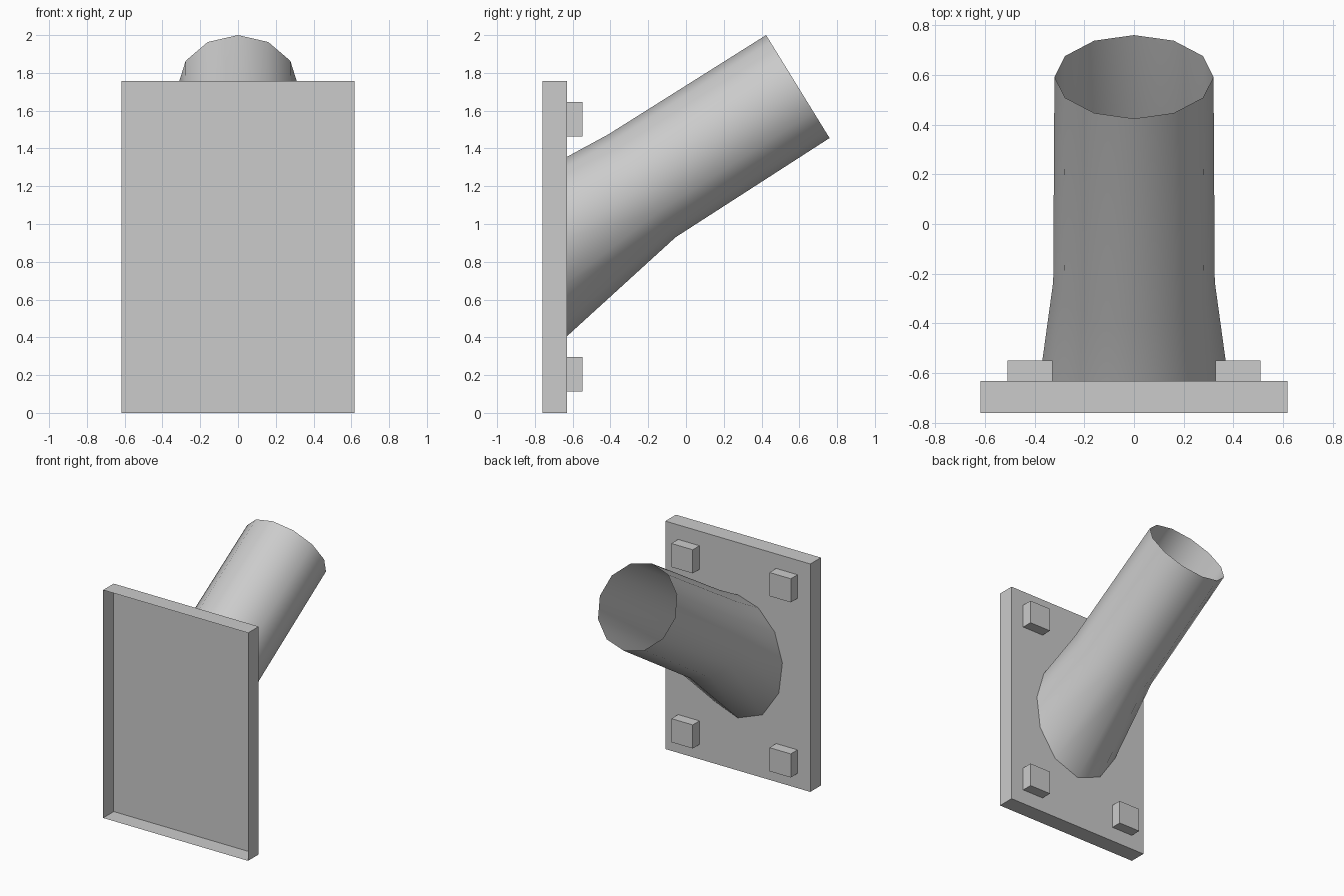
import bpy, bmesh, math

if "Cube" in bpy.data.objects:
    bpy.data.objects.remove(bpy.data.objects["Cube"])

GREY = bpy.data.materials.new("light grey")
GREY.diffuse_color = (0.6, 0.6, 0.6, 1)
GREY.use_nodes = True
GREY.node_tree.nodes["Principled BSDF"].inputs["Base Color"].default_value = GREY.diffuse_color

def add_object(name, bm, smooth=False):
    bmesh.ops.recalc_face_normals(bm, faces=bm.faces)
    me = bpy.data.meshes.new(name)
    bm.to_mesh(me)
    bm.free()
    me.materials.append(GREY)
    for p in me.polygons:
        p.use_smooth = smooth and len(p.vertices) == 4
    ob = bpy.data.objects.new(name, me)
    bpy.context.collection.objects.link(ob)
    return ob

def box(name, lo, hi, open_front=False):
    bm = bmesh.new()
    bmesh.ops.create_cube(bm, size=1)
    for v in bm.verts:
        v.co = [(a + b) / 2 + c * (b - a) for a, b, c in zip(lo, hi, v.co)]
    if open_front:
        front = [f for f in bm.faces if f.normal.y < -0.9]
        bmesh.ops.delete(bm, geom=front, context='FACES')
    return add_object(name, bm)

FRONT_Y, PLATE_Y = -0.76, -0.631

# Wall plate: shallow tray, open at the front
box("wall_plate", (-0.618, FRONT_Y, 0), (0.618, PLATE_Y, 1.757), open_front=True)

# Square bolt heads at the four corners
for sx, side in ((-1, "left"), (1, "right")):
    for z, level in ((0.204, "lower"), (1.554, "upper")):
        box(f"bolt_{level}_{side}",
            (sx * 0.418 - 0.091, PLATE_Y, z - 0.091),
            (sx * 0.418 + 0.091, -0.549, z + 0.091))

# Flared base outline, right half from top to bottom, then mirrored
half = [(0, 1.355), (0.175, 1.30), (0.315, 1.15), (0.38, 0.93),
        (0.35, 0.69), (0.21, 0.485), (0, 0.405)]
outline = half + [(-x, z) for x, z in half[-2:0:-1]]

def ring(rx, top, bottom):
    """Twelve-sided ring tilted between a top and a bottom (y, z) point."""
    pts = []
    for i in range(12):
        a = math.tau * i / 12
        t = (1 - math.cos(a)) / 2
        pts.append((rx * math.sin(a), top[0] + t * (bottom[0] - top[0]),
                    top[1] + t * (bottom[1] - top[1])))
    return pts

# Bent tube, open at the far end and closed against the plate
rings = [[(x, PLATE_Y, z) for x, z in outline],
         ring(0.325, (-0.41, 1.475), (-0.055, 0.93)),
         ring(0.32, (0.424, 2.0), (0.76, 1.455))]
bm = bmesh.new()
loops = [[bm.verts.new(p) for p in r] for r in rings]
for a, b in zip(loops, loops[1:]):
    for i in range(12):
        j = (i + 1) % 12
        bm.faces.new((a[i], a[j], b[j], b[i]))
bm.faces.new(loops[0])
for e in bm.edges:
    e.smooth = not (e.verts[0] in loops[0] and e.verts[1] in loops[0])
add_object("angled_tube", bm, smooth=True)
